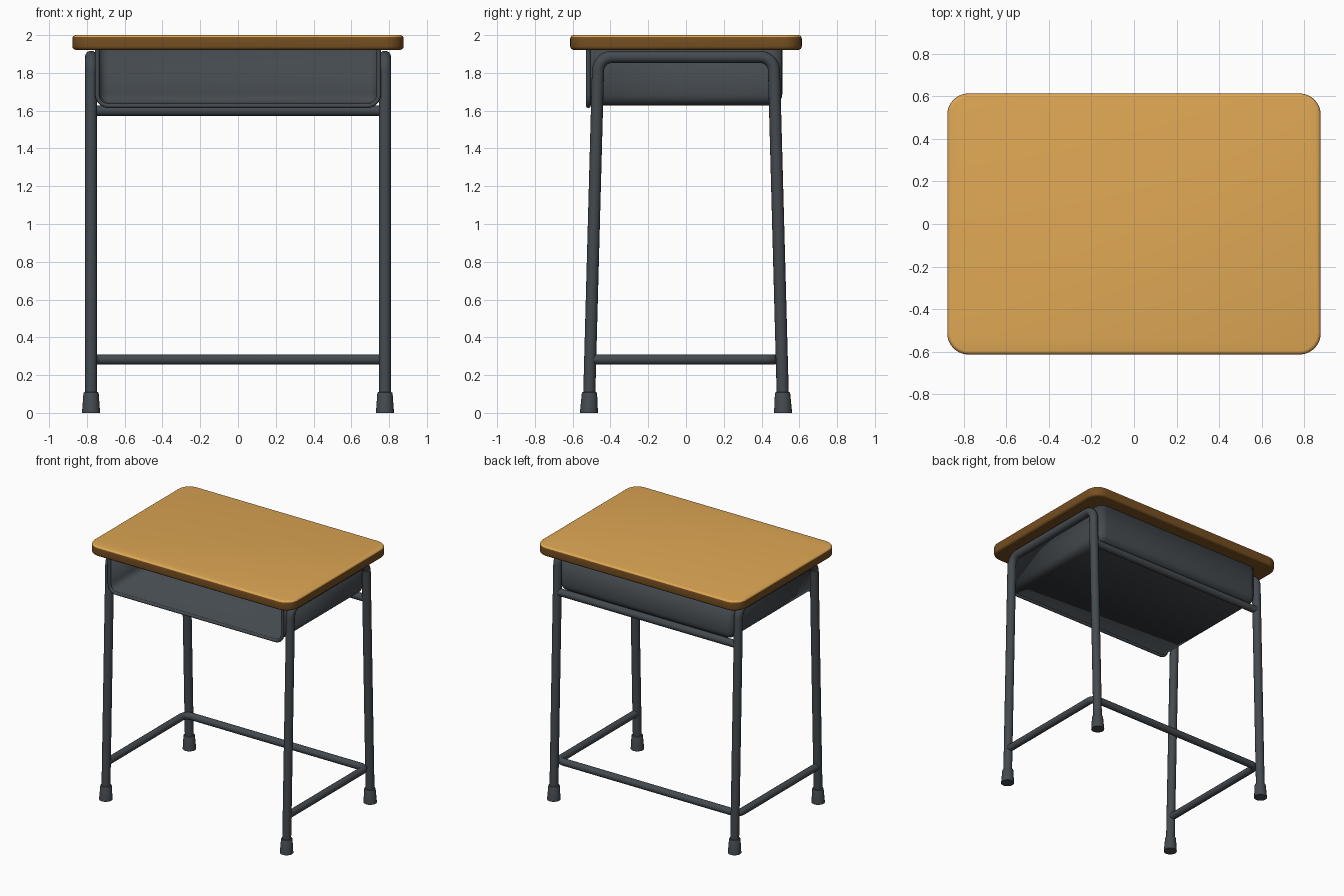
import bpy, bmesh, math
from mathutils import Vector

if "Cube" in bpy.data.objects:
    bpy.data.objects.remove(bpy.data.objects["Cube"])


def material(name, rgb):
    m = bpy.data.materials.new(name)
    m.diffuse_color = (*rgb, 1)
    m.use_nodes = True
    m.node_tree.nodes["Principled BSDF"].inputs["Base Color"].default_value = m.diffuse_color
    return m


WOOD = material("light wood", (0.73, 0.385, 0.088))
EDGE = material("dark wood edge", (0.18, 0.077, 0.015))
METAL = material("dark grey metal", (0.058, 0.068, 0.077))


def activate(ob):
    bpy.ops.object.select_all(action='DESELECT')
    ob.select_set(True)
    bpy.context.view_layer.objects.active = ob


def smooth(ob, angle=40):
    activate(ob)
    bpy.ops.object.shade_smooth_by_angle(angle=math.radians(angle))


def add_mesh(name, bm, *mats):
    me = bpy.data.meshes.new(name)
    bm.to_mesh(me)
    bm.free()
    for m in mats:
        me.materials.append(m)
    ob = bpy.data.objects.new(name, me)
    bpy.context.collection.objects.link(ob)
    return ob


def fillet(pts, r, n=8):
    """Round the inner corners of a path with arcs of radius r."""
    pts = [Vector(p) for p in pts]
    out = [pts[0]]
    for a, b, c in zip(pts, pts[1:], pts[2:]):
        u, v = (a - b).normalized(), (c - b).normalized()
        half = u.angle(v) / 2
        centre = b + (u + v).normalized() * (r / math.sin(half))
        s = (b + u * (r / math.tan(half)) - centre).normalized()
        e = (b + v * (r / math.tan(half)) - centre).normalized()
        out += [centre + s.slerp(e, i / n) * r for i in range(n + 1)]
    return out + [pts[-1]]


def tube(name, pts, radius):
    cu = bpy.data.curves.new(name, 'CURVE')
    cu.dimensions = '3D'
    cu.bevel_depth = radius
    cu.bevel_resolution = 6
    cu.use_fill_caps = True
    sp = cu.splines.new('POLY')
    sp.points.add(len(pts) - 1)
    for p, co in zip(sp.points, pts):
        p.co = (*co, 1)
    cu.materials.append(METAL)
    ob = bpy.data.objects.new(name, cu)
    bpy.context.collection.objects.link(ob)
    activate(ob)
    bpy.ops.object.convert(target='MESH')
    smooth(bpy.context.view_layer.objects.active)


def box(lo, hi):
    bm = bmesh.new()
    bmesh.ops.create_cube(bm, size=1)
    for v in bm.verts:
        v.co = [l + (c + 0.5) * (h - l) for l, h, c in zip(lo, hi, v.co)]
    return bm


# Tabletop: rounded board, light upper face and dark sides
bm = box((-0.877, -0.613, 1.922), (0.877, 0.613, 2.0))
upright = [e for e in bm.edges if abs(e.verts[0].co.z - e.verts[1].co.z) > 0.01]
bmesh.ops.bevel(bm, geom=upright, offset=0.1, segments=10, profile=0.5, affect='EDGES')
rim = [e for e in bm.edges if abs(e.verts[0].co.z - e.verts[1].co.z) < 0.01]
bmesh.ops.bevel(bm, geom=rim, offset=0.018, segments=4, profile=0.5, affect='EDGES')
bm.normal_update()
for f in bm.faces:
    f.material_index = 0 if f.normal.z > 0.5 else 1
smooth(add_mesh("tabletop", bm, WOOD, EDGE))

# Book tray: open at the front and top, rounded elsewhere
bm = box((-0.745, -0.517, 1.628), (0.745, 0.51, 1.925))
bm.normal_update()
bmesh.ops.delete(bm, geom=[f for f in bm.faces if f.normal.y < -0.5 or f.normal.z > 0.5],
                 context='FACES')
inner = [e for e in bm.edges if len(e.link_faces) == 2]
bmesh.ops.bevel(bm, geom=inner, offset=0.06, segments=6, profile=0.5, affect='EDGES')
tray = add_mesh("book_tray", bm, METAL)
mod = tray.modifiers.new("thickness", 'SOLIDIFY')
mod.thickness = 0.01
mod.offset = -1
smooth(tray)

# Rolled rim around the tray opening
Y = -0.517
tube("tray_rim", fillet([(-0.745, Y, 1.925), (-0.745, Y, 1.626),
                         (0.745, Y, 1.626), (0.745, Y, 1.925)], 0.06), 0.012)

# Side frames and rubber feet
X = 0.778
for side, s in (("left", -1), ("right", 1)):
    tube(side + "_leg_frame", fillet([(s * X, -0.514, 0.03), (s * X, -0.464, 1.885),
                                      (s * X, 0.464, 1.885), (s * X, 0.514, 0.03)], 0.075), 0.032)
    for end, t in (("front", -1), ("back", 1)):
        bm = bmesh.new()
        bmesh.ops.create_cone(bm, cap_ends=True, segments=24, radius1=0.048,
                              radius2=0.04, depth=0.11)
        bmesh.ops.bevel(bm, geom=[e for e in bm.edges if e.verts[0].co.z > 0 and e.verts[1].co.z > 0],
                        offset=0.006, segments=2, profile=0.5, affect='EDGES')
        for v in bm.verts:
            v.co += Vector((s * X, t * 0.514, 0.055))
            v.co.y -= t * 0.027 * v.co.z
        smooth(add_mesh(f"{side}_{end}_foot", bm, METAL))

# U-shaped lower stretcher and rear upper bar
tube("lower_stretcher", fillet([(-X, -0.5, 0.283), (-X, 0.465, 0.283),
                                (X, 0.465, 0.283), (X, -0.5, 0.283)], 0.05), 0.027)
tube("rear_upper_bar", [(-X, 0.472, 1.6), (X, 0.472, 1.6)], 0.028)
